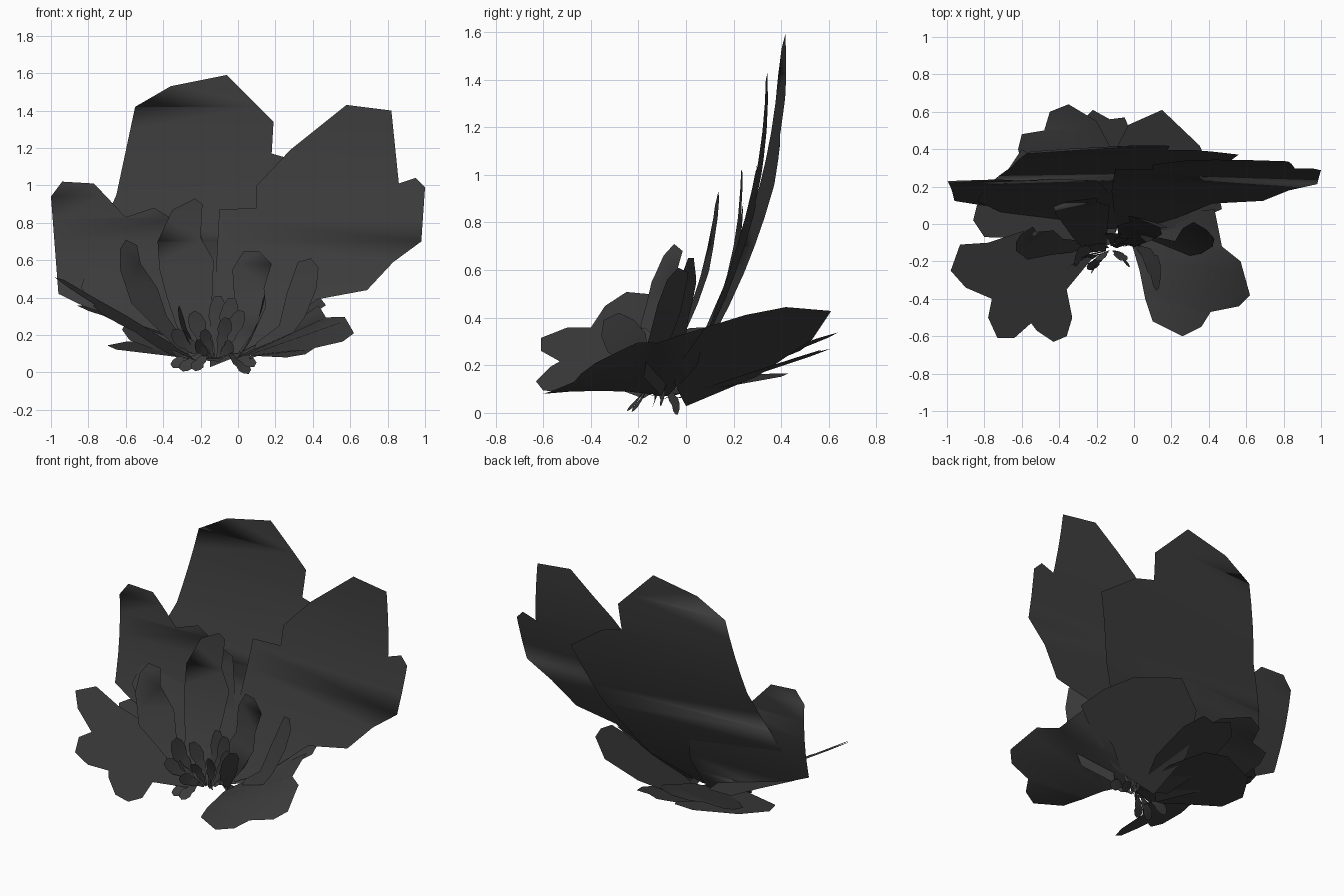
import bpy, bmesh
from mathutils import Vector

cube = bpy.data.objects.get("Cube")
if cube:
    bpy.data.objects.remove(cube)

# One charcoal material for everything
charcoal = bpy.data.materials.new("charcoal")
charcoal.use_nodes = True
COLOUR = (0.045, 0.045, 0.045, 1)
charcoal.diffuse_color = COLOUR
bsdf = charcoal.node_tree.nodes["Principled BSDF"]
bsdf.inputs["Base Color"].default_value = COLOUR
bsdf.inputs["Roughness"].default_value = 0.8


def sheet(name, outline, place, step=0.12):
    """Fill a flat outline, slice it into bands, then bend it with place(u, v)."""
    bm = bmesh.new()
    bm.faces.new([bm.verts.new((u, v, 0)) for u, v in outline])
    low = min(v for u, v in outline)
    high = max(v for u, v in outline)
    level = low + step
    while level < high:
        bmesh.ops.bisect_plane(bm, geom=bm.verts[:] + bm.edges[:] + bm.faces[:],
                               plane_co=(0, level, 0), plane_no=(0, 1, 0))
        level += step
    bmesh.ops.triangulate(bm, faces=bm.faces[:])
    for vert in bm.verts:
        vert.co = Vector(place(vert.co.x, vert.co.y))
    mesh = bpy.data.meshes.new(name)
    bm.to_mesh(mesh)
    bm.free()
    mesh.materials.append(charcoal)
    for poly in mesh.polygons:
        poly.use_smooth = True
    obj = bpy.data.objects.new(name, mesh)
    bpy.context.collection.objects.link(obj)


def upright(name, outline, top, depth, bend, twist, foot=0, lean=0):
    """Standing petal in x and z, curving back, twisted about its midline."""
    sheet(name, outline, lambda x, z: (
        x, depth - bend * (top - z) ** 2 + twist * (x - foot - lean * z), z))


def spread(name, outline, base, slope_x, slope_y, warp=0):
    """Low petal: outline in x and y on a sloping, optionally warped, plane."""
    sheet(name, outline, lambda x, y: (
        x, y, base + slope_x * x + slope_y * y + warp * x * y))


LOBED = [(0, .15), (.2, .3), (.42, .75), (.55, .7), (.68, 1), (.85, .85), (.97, .4)]


def leaf(name, base, tip, width, facing=(0, -1, .4)):
    """Small lobed leaf from base to tip, curling towards its face."""
    base, tip = Vector(base), Vector(tip)
    along = tip - base
    side = along.cross(Vector(facing)).normalized() * width / 2
    normal = side.cross(along).normalized()
    outline = [(w, t) for t, w in LOBED] + [(-w * .9, t - .03 * w) for t, w in reversed(LOBED)]
    curl = along.length * .25
    sheet(name, outline,
          lambda u, t: base + along * t + side * u + normal * curl * t * (t - 1), .25)


# Tall back petals
upright("tall_centre_petal", [
    (-.65, .95), (-.55, 1.42), (-.36, 1.53), (-.06, 1.59), (.19, 1.34), (.18, 1.17),
    (.32, 1.13), (.56, .96), (.42, .6), (.2, .25), (-.1, .1), (-.3, .1),
    (-.7, .3), (-.84, .45), (-.76, .7)], 1.58, .42, .2, .05)
upright("tall_right_petal", [
    (.1, .88), (.1, 1), (.28, 1.19), (.58, 1.43), (.82, 1.4), (.86, 1.01), (.95, 1.04),
    (1, .99), (.98, .7), (.83, .59), (.69, .44), (.42, .39), (.2, .2), (0, .1),
    (-.1, .15), (-.12, .5), (-.1, .87)], 1.43, .36, .22, -.03)
upright("tall_left_petal", [
    (-1, .94), (-.94, 1.02), (-.77, 1.01), (-.6, .83), (-.45, .88), (-.35, .82),
    (-.2, .75), (-.1, .3), (-.15, .1), (-.3, .1), (-.55, .22), (-.96, .42)],
    1.02, .26, .3, .03)

# Medium inner petals
upright("inner_centre_petal", [
    (-.42, .55), (-.43, .7), (-.35, .87), (-.23, .93), (-.19, .9), (-.2, .72), (-.13, .6),
    (-.14, .35), (-.15, .1), (-.25, .1), (-.33, .25), (-.38, .4)],
    .93, .13, .4, .1, -.15, -.15)
upright("inner_left_petal", [
    (-.63, .66), (-.6, .71), (-.54, .68), (-.52, .58), (-.43, .45), (-.38, .3), (-.24, .1),
    (-.3, .1), (-.45, .25), (-.57, .37), (-.63, .55)], .71, -.03, .25, .8, -.22, -.5)
upright("inner_right_petal", [
    (.03, .65), (.11, .65), (.18, .58), (.14, .45), (.15, .35), (.09, .22), (0, .1),
    (-.08, .1), (-.09, .28), (-.02, .4), (-.03, .55)], .65, .02, .5, -.3, .02, .08)
upright("outer_right_petal", [
    (.32, .59), (.39, .61), (.43, .56), (.42, .45), (.36, .3), (.25, .15), (.06, .07),
    (.1, .16), (.22, .25), (.26, .42)], .61, -.02, .35, -.7, .05, .53)

# Wide low petals fanning outwards
spread("front_left_petal", [
    (-.98, -.25), (-.93, -.11), (-.78, -.1), (-.6, -.04), (-.3, -.08), (-.22, -.18),
    (-.36, -.35), (-.33, -.5), (-.36, -.6), (-.43, -.63), (-.52, -.57), (-.55, -.53),
    (-.64, -.61), (-.73, -.61), (-.78, -.5), (-.76, -.4), (-.9, -.34)], -.05, -.6, .12)
spread("front_right_petal", [
    (-.02, -.08), (.03, -.25), (.06, -.4), (.1, -.52), (.26, -.6), (.36, -.55), (.41, -.47),
    (.56, -.44), (.62, -.38), (.57, -.2), (.47, -.12), (.43, .08), (.2, .05)],
    .08, .57, 0, .95)
spread("back_right_petal", [
    (-.15, 0), (.1, -.05), (.3, 0), (.47, .08), (.43, .25), (.35, .42), (.15, .61),
    (-.03, .53), (-.15, .3)], .1, .48, .42)
spread("back_left_petal", [
    (-.1, .05), (-.12, .4), (-.2, .55), (-.35, .64), (-.45, .6), (-.48, .5), (-.6, .48),
    (-.62, .4), (-.58, .25), (-.4, .05), (-.25, -.1)], .11, .06, .39)
spread("back_middle_petal", [
    (-.1, -.05), (0, .2), (0, .45), (-.05, .57), (-.13, .56), (-.22, .61), (-.3, .53),
    (-.32, .25), (-.25, 0)], .08, .05, .33)
spread("bottom_back_petal", [
    (-.1, -.1), (-.1, .2), (-.2, .4), (-.35, .43), (-.6, .32), (-.7, .15), (-.65, .02),
    (-.4, -.08), (-.25, -.15)], .08, -.06, .15)
spread("side_left_petal", [
    (-.2, -.12), (-.5, -.08), (-.8, -.07), (-.86, .02), (-.84, .1), (-.7, .25),
    (-.6, .4), (-.3, .2)], .08, -.32, .1)

# Small leaves clustered at the heart: tip, width
HEART = (-.12, -.13, .08)
for i, (tip, width) in enumerate([
        ((-.11, -.05, .42), .1), ((-.03, -.08, .41), .1), ((.02, -.12, .34), .09),
        ((.1, -.04, .33), .1), ((-.19, -.2, .23), .07), ((-.06, -.2, .3), .08),
        ((-.25, -.12, .33), .1), ((-.36, -.24, .22), .1), ((-.23, -.27, .16), .08),
        ((-.03, -.23, .16), .08)]):
    base = Vector(HEART).lerp(Vector(tip), .15)
    base.z = HEART[2]
    leaf(f"heart_leaf_{i + 1}", base, tip, width)

# Leaves turned sideways
leaf("side_leaf_right", (0, -.1, .08), (.14, -.32, .42), .19, (-1, -.1, .5))
leaf("side_leaf_left", (-.2, -.13, .08), (-.32, -.2, .36), .12, (1, -.3, .4))

# Short stubs pointing down beneath the heart
for i, tip in enumerate([(-.31, -.23, .01), (-.24, -.25, .01), (.07, -.03, 0),
                         (-.36, -.14, .03), (.1, -.1, .04)]):
    base = Vector(HEART).lerp(Vector(tip), .3) + Vector((0, 0, .06))
    leaf(f"base_stub_{i + 1}", base, tip, .07)
